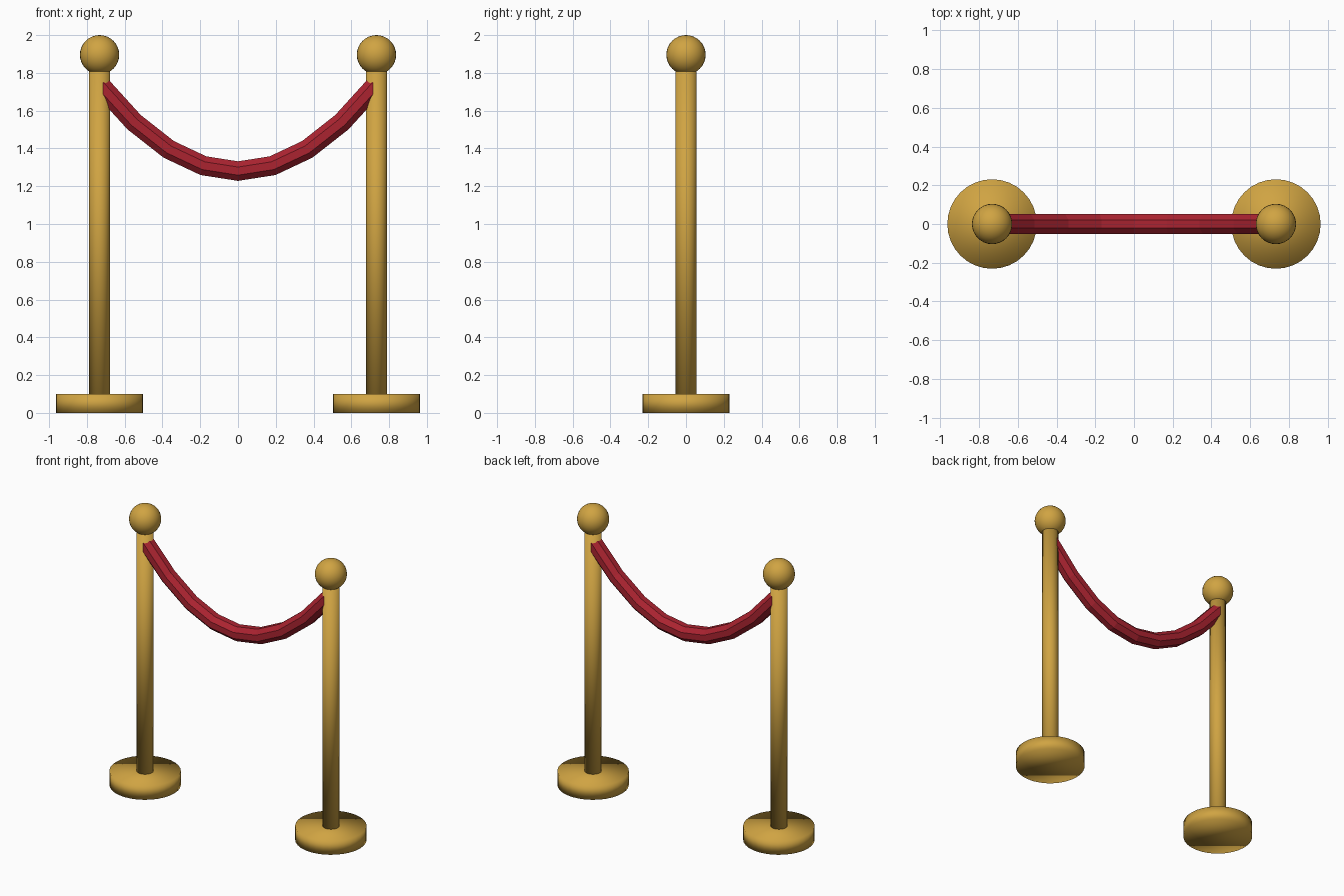
import bpy, bmesh, math
from mathutils import Vector, Matrix

if "Cube" in bpy.data.objects:
    bpy.data.objects.remove(bpy.data.objects["Cube"])

POST_X = 0.733


def material(name, rgb):
    m = bpy.data.materials.new(name)
    m.diffuse_color = (*rgb, 1.0)
    m.use_nodes = True
    m.node_tree.nodes["Principled BSDF"].inputs["Base Color"].default_value = m.diffuse_color
    return m


gold = material("polished_gold", (0.63, 0.37, 0.055))
red = material("red_velvet", (0.41, 0.017, 0.03))


def add_object(name, bm, mat, smooth):
    bmesh.ops.recalc_face_normals(bm, faces=bm.faces[:])
    for f in bm.faces:
        f.smooth = smooth
    mesh = bpy.data.meshes.new(name)
    bm.to_mesh(mesh)
    bm.free()
    mesh.materials.append(mat)
    obj = bpy.data.objects.new(name, mesh)
    bpy.context.collection.objects.link(obj)


def cylinder(name, x, radius, z0, z1):
    bm = bmesh.new()
    bmesh.ops.create_cone(bm, cap_ends=True, segments=32, radius1=radius,
                          radius2=radius, depth=z1 - z0,
                          matrix=Matrix.Translation((x, 0, (z0 + z1) / 2)))
    add_object(name, bm, gold, True)


# Two posts: round base, pole and ball finial
for side, x in (("left", -POST_X), ("right", POST_X)):
    cylinder(side + "_base", x, 0.231, 0.0, 0.1)
    cylinder(side + "_pole", x, 0.055, 0.09, 1.81)
    ball = bmesh.new()
    bmesh.ops.create_uvsphere(ball, u_segments=32, v_segments=16, radius=0.104,
                              matrix=Matrix.Translation((x, 0, 1.896)))
    add_object(side + "_ball", ball, gold, True)

# Sagging rope: octagonal section swept along a parabola between the posts
SEGMENTS, SIDES, RADIUS = 8, 8, 0.056
LOW, SAG = 1.28, 0.46
rope = bmesh.new()
rings = []
for i in range(SEGMENTS + 1):
    t = 2 * i / SEGMENTS - 1
    centre = Vector((t * POST_X, 0, LOW + SAG * t * t))
    tangent = Vector((POST_X, 0, 2 * SAG * t)).normalized()
    up = Vector((-tangent.z, 0, tangent.x))
    ring = []
    for k in range(SIDES):
        a = 2 * math.pi * (k + 0.5) / SIDES
        offset = up * math.sin(a) + Vector((0, 1, 0)) * math.cos(a)
        ring.append(rope.verts.new(centre + offset * RADIUS))
    rings.append(ring)
for a, b in zip(rings, rings[1:]):
    for k in range(SIDES):
        n = (k + 1) % SIDES
        rope.faces.new((a[k], a[n], b[n], b[k]))
rope.faces.new(rings[0])
rope.faces.new(rings[-1])
add_object("rope", rope, red, False)
